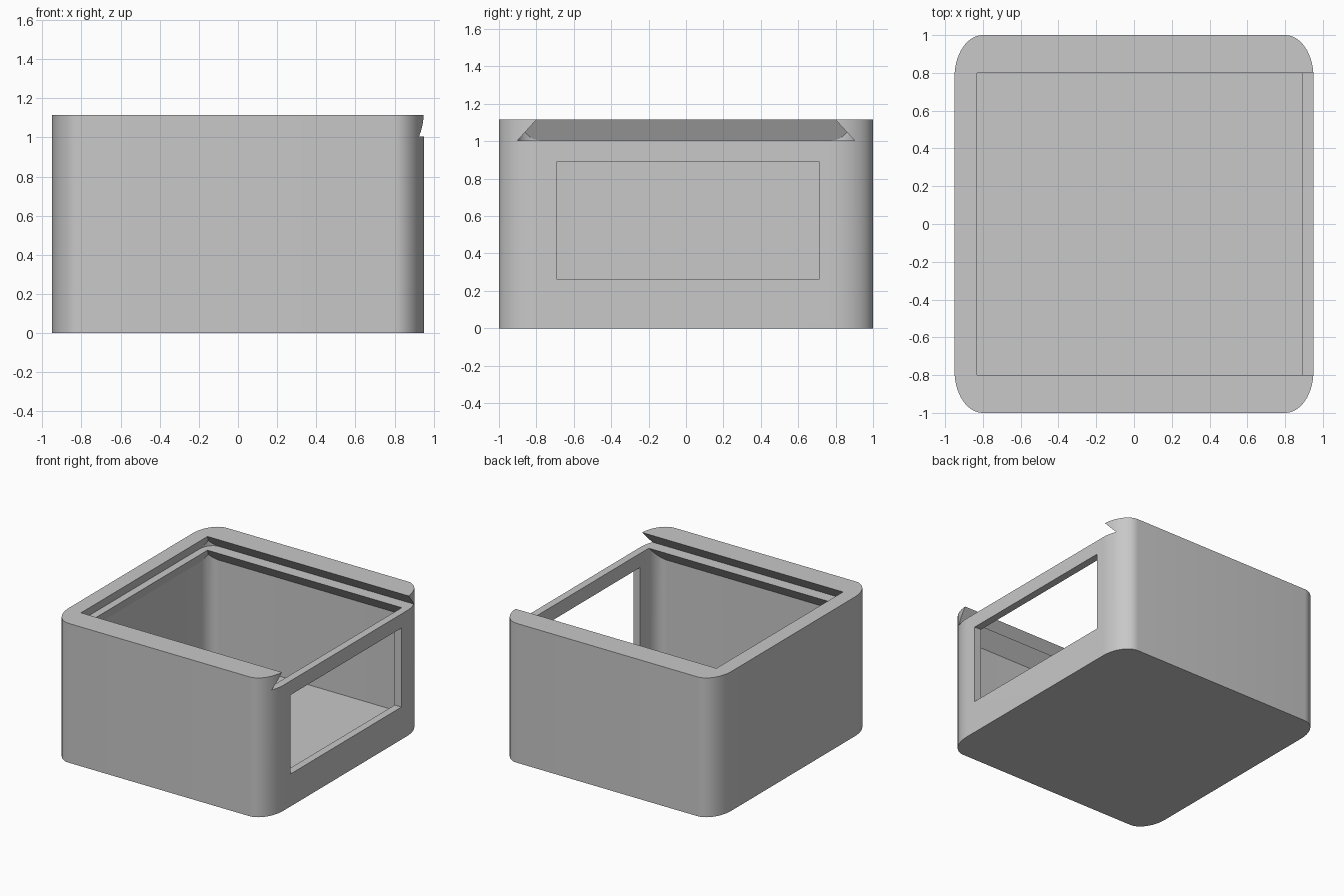
import bpy, bmesh, math

cube = bpy.data.objects.get("Cube")
if cube:
    bpy.data.objects.remove(cube, do_unlink=True)

HEIGHT, FLOOR, LEDGE = 1.115, 0.11, 1.005
STEP = HEIGHT - LEDGE            # height of each dovetail band
CORNER_X, CORNER_Y = 0.80, 0.78  # shared centres of the corner curves

grey = bpy.data.materials.new("light_grey")
grey.use_nodes = True
grey.diffuse_color = (0.58, 0.58, 0.58, 1)
grey.node_tree.nodes["Principled BSDF"].inputs["Base Color"].default_value = grey.diffuse_color


def loft(name, lower, upper):
    """Closed solid between two rings with the same number of points."""
    bm = bmesh.new()
    a, b = [[bm.verts.new(p) for p in ring] for ring in (lower, upper)]
    bm.faces.new(a[::-1])
    bm.faces.new(b)
    n = len(a)
    for i in range(n):
        j = (i + 1) % n
        bm.faces.new((a[i], a[j], b[j], b[i]))
    bmesh.ops.recalc_face_normals(bm, faces=bm.faces)
    mesh = bpy.data.meshes.new(name)
    bm.to_mesh(mesh)
    bm.free()
    mesh.materials.append(grey)
    obj = bpy.data.objects.new(name, mesh)
    bpy.context.collection.objects.link(obj)
    return obj


def rounded_prism(name, x0, x1, half_y, rx, z0, z1, steps=14):
    """Upright prism with elliptical corners."""
    ry = half_y - CORNER_Y
    centres = [(x1 - rx, CORNER_Y), (x0 + rx, CORNER_Y),
               (x0 + rx, -CORNER_Y), (x1 - rx, -CORNER_Y)]
    outline = []
    for k, (cx, cy) in enumerate(centres):
        for i in range(steps + 1):
            t = (k + i / steps) * math.pi / 2
            outline.append((cx + rx * math.cos(t), cy + ry * math.sin(t)))
    return loft(name, [(x, y, z0) for x, y in outline], [(x, y, z1) for x, y in outline])


def dovetail(name, z_mouth, z0, z1):
    """Wedge that narrows upward on three sides and runs out at +x."""
    def ring(z):
        t = (z_mouth - z) / STEP
        x, y = -0.83 - 0.06 * t, 0.8 + 0.1 * t
        return [(x, -y, z), (1.4, -y, z), (1.4, y, z), (x, y, z)]
    return loft(name, ring(z0), ring(z1))


def box(name, x0, x1, y0, y1, z0, z1):
    return loft(name, *[[(x0, y0, z), (x1, y0, z), (x1, y1, z), (x0, y1, z)] for z in (z0, z1)])


def combine(target, tool, operation):
    mod = target.modifiers.new("cut", "BOOLEAN")
    mod.operation, mod.solver, mod.object = operation, "EXACT", tool
    bpy.context.view_layer.objects.active = target
    bpy.ops.object.modifier_apply(modifier=mod.name)
    bpy.data.objects.remove(tool, do_unlink=True)


# Outer shell
body = rounded_prism("box_body", -0.95, 0.95, 1.0, 0.95 - CORNER_X, 0, HEIGHT)

# Inner cavity, closing in to a ledge at its mouth
cavity = rounded_prism("cavity_cutter", -0.89, 0.89, 0.9, 0.89 - CORNER_X, FLOOR, LEDGE + 0.015)
combine(cavity, dovetail("ledge_shape", LEDGE, 0.05, LEDGE + 0.03), "INTERSECT")
combine(body, cavity, "DIFFERENCE")

# Sliding lid slot, open at one end
slot = rounded_prism("slot_cutter", -0.89, 1.2, 0.9, 0.89 - CORNER_X, LEDGE, HEIGHT + 0.1)
combine(slot, dovetail("slot_shape", HEIGHT, LEDGE - 0.1, HEIGHT + 0.05), "INTERSECT")
combine(body, slot, "DIFFERENCE")

# Window in the end wall
combine(body, box("window_cutter", 0.8, 1.1, -0.69, 0.71, 0.26, 0.892), "DIFFERENCE")

bpy.ops.object.select_all(action="DESELECT")
body.select_set(True)
bpy.context.view_layer.objects.active = body
bpy.ops.object.shade_smooth_by_angle(angle=math.radians(25))
